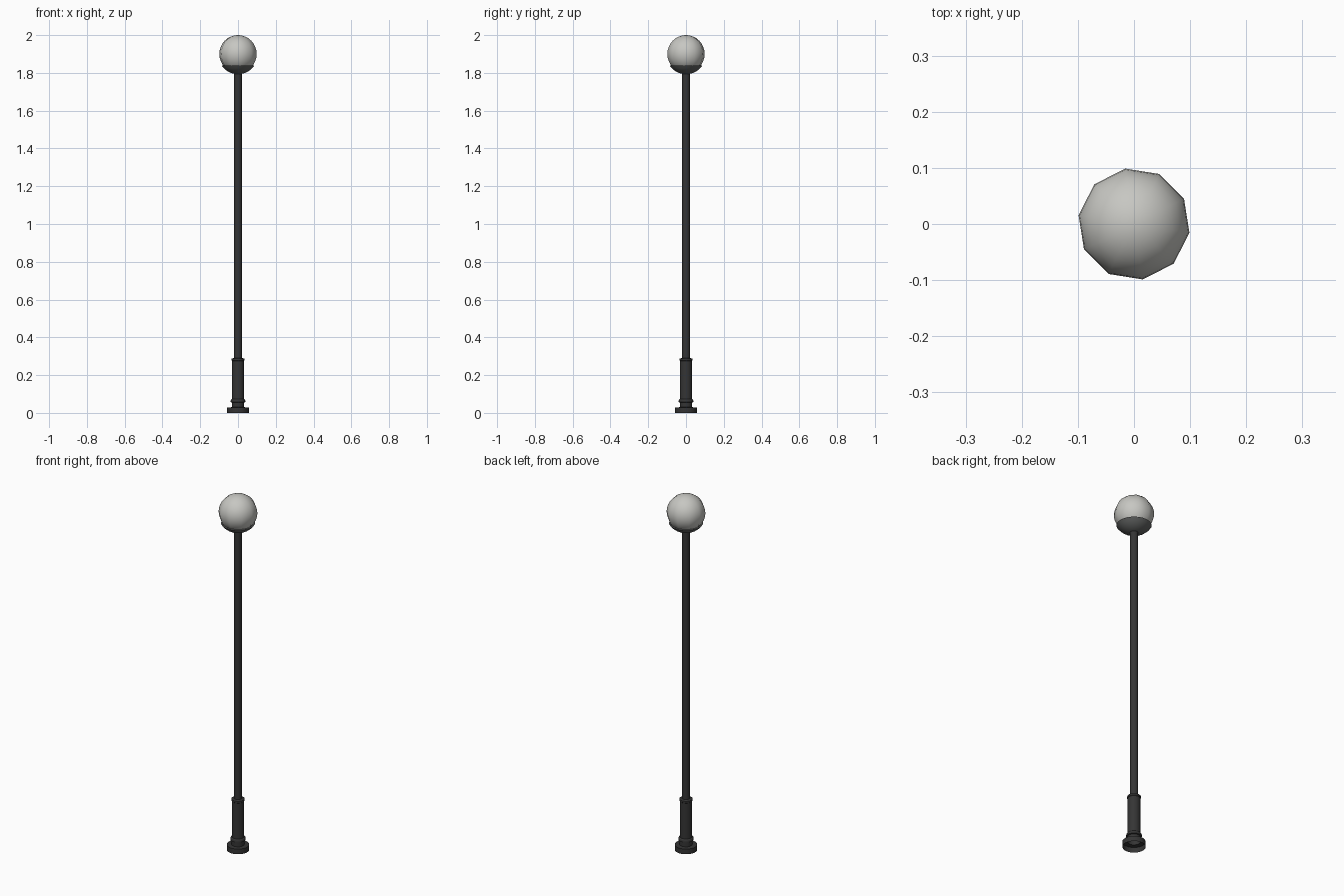
import bpy, bmesh, math

if "Cube" in bpy.data.objects:
    bpy.data.objects.remove(bpy.data.objects["Cube"])

OFFSET = math.radians(-9)


def material(name, rgb):
    m = bpy.data.materials.new(name)
    m.diffuse_color = (*rgb, 1)
    m.use_nodes = True
    m.node_tree.nodes["Principled BSDF"].inputs["Base Color"].default_value = m.diffuse_color
    return m


def lathe(name, profile, mat, angle, sides):
    """Revolve (radius, z) points, listed bottom to top, around the z axis."""
    bm = bmesh.new()
    rings = []
    for r, z in profile:
        if r < 1e-6:
            rings.append([bm.verts.new((0, 0, z))] * sides)
        else:
            rings.append([bm.verts.new((r * math.cos(OFFSET + i * math.tau / sides),
                                        r * math.sin(OFFSET + i * math.tau / sides), z))
                          for i in range(sides)])
    for a, b in zip(rings, rings[1:]):
        for i in range(sides):
            j = (i + 1) % sides
            bm.faces.new(list(dict.fromkeys((a[i], a[j], b[j], b[i]))))
    mesh = bpy.data.meshes.new(name)
    bm.to_mesh(mesh)
    bm.free()
    mesh.materials.append(mat)
    ob = bpy.data.objects.new(name, mesh)
    bpy.context.collection.objects.link(ob)
    bpy.ops.object.select_all(action='DESELECT')
    ob.select_set(True)
    bpy.context.view_layer.objects.active = ob
    bpy.ops.object.shade_smooth_by_angle(angle=math.radians(angle))
    return ob


def arc(radius, start, end, steps, cz=1.9):
    """Points on a vertical arc; angles in degrees above the equator."""
    pts = []
    for k in range(steps + 1):
        t = math.radians(start + (end - start) * k / steps)
        pts.append((radius * math.cos(t), cz + radius * math.sin(t)))
    return pts


iron = material("dark_iron", (0.035, 0.035, 0.035))
grey = material("holder_grey", (0.12, 0.125, 0.122))
glass = material("frosted_glass", (0.57, 0.57, 0.54))

# Base foot (open underneath), neck, lower ring, sleeve and upper ring
lathe("base", [(0.058, 0), (0.058, 0.029), (0.033, 0.03), (0.033, 0.055),
               (0.039, 0.057), (0.039, 0.066), (0.036, 0.072), (0.032, 0.074),
               (0.032, 0.275), (0.034, 0.277), (0.034, 0.287), (0.021, 0.291)], iron, 40, 20)

# Slim pole
lathe("pole", [(0.021, 0.285), (0.021, 1.81)], iron, 40, 20)

# Dish holding the globe
lathe("globe_holder", arc(0.107, -90, -35, 6) + [(0.08, 1.84)], grey, 50, 20)

# Round globe
lathe("globe", arc(0.1, -90, 90, 16), glass, 60, 10)
